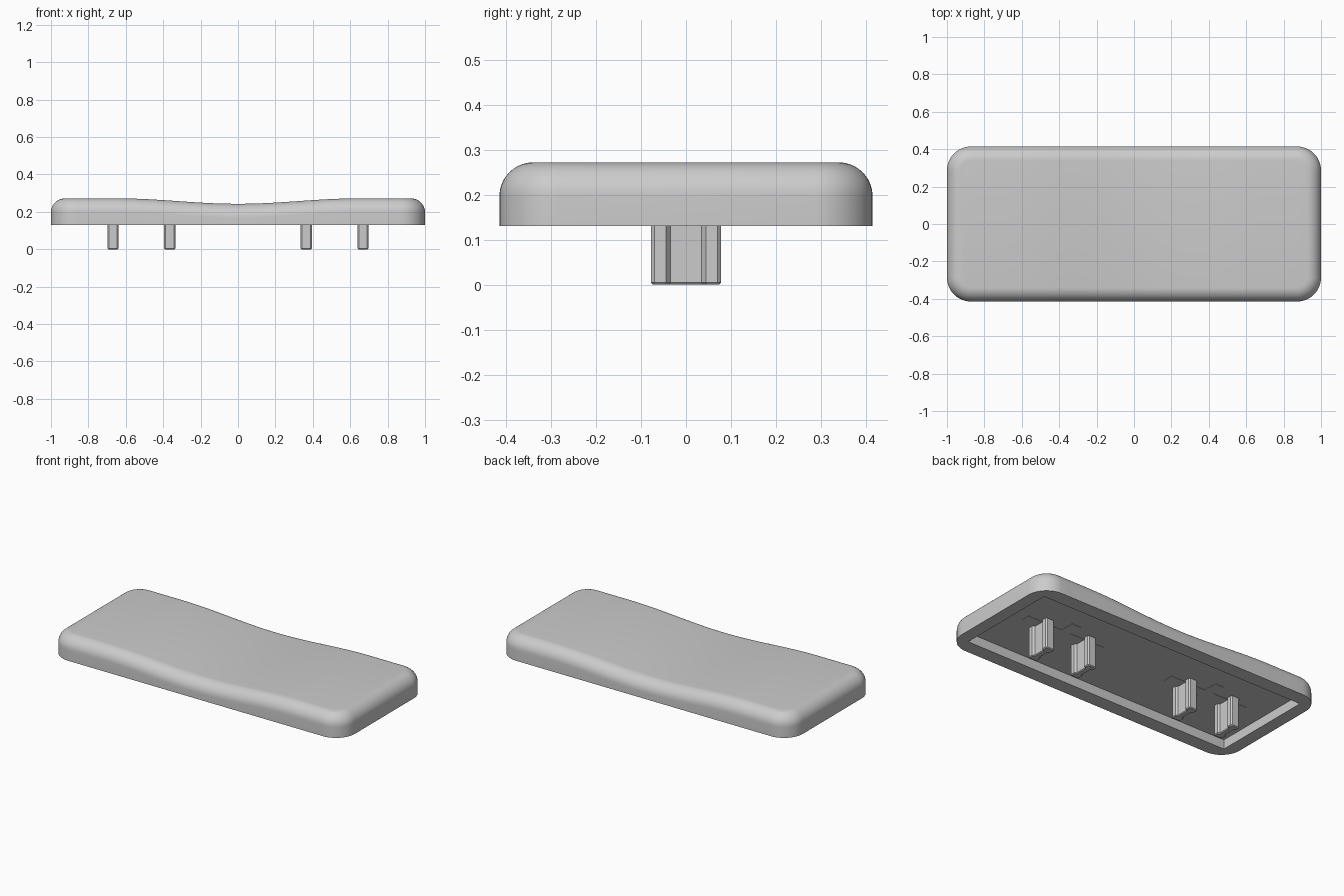
import bpy, bmesh, math

if "Cube" in bpy.data.objects:
    bpy.data.objects.remove(bpy.data.objects["Cube"])

HX, HY = 1.0, 0.415            # half length and half depth
BASE, TOP = 0.13, 0.272        # rim height and highest point
CORNER, FILLET = 0.13, 0.075   # plan corner radius, top edge radius
CAV_X, CAV_Y, CAV_Z = 0.922, 0.326, 0.188
ARC, COLS = 12, 48

grey = bpy.data.materials.new("light_grey")
grey.diffuse_color = (0.6, 0.6, 0.6, 1)
grey.use_nodes = True
grey.node_tree.nodes["Principled BSDF"].inputs["Base Color"].default_value = grey.diffuse_color


def finish(bm, name, angle):
    bmesh.ops.recalc_face_normals(bm, faces=bm.faces)
    mesh = bpy.data.meshes.new(name)
    bm.to_mesh(mesh)
    bm.free()
    ob = bpy.data.objects.new(name, mesh)
    bpy.context.collection.objects.link(ob)
    mesh.materials.append(grey)
    bpy.ops.object.select_all(action='DESELECT')
    ob.select_set(True)
    bpy.context.view_layer.objects.active = ob
    bpy.ops.object.shade_smooth_by_angle(angle=math.radians(angle))
    return ob


def top_z(x):
    """Height of the top: flat ends with a soft dip in the middle."""
    t = min(abs(x) / 0.65, 1)
    return TOP - 0.0145 * (1 + math.cos(math.pi * t))


def half_outline(inset):
    """Front half of the rounded rectangle, from left to right."""
    cx, cy, r = HX - CORNER, HY - CORNER, CORNER - inset
    arc = [(cx + r * math.sin(a), -cy - r * math.cos(a))
           for a in (math.pi / 2 * i / ARC for i in range(ARC + 1))]
    line = [(-cx + 2 * cx * i / COLS, -HY + inset) for i in range(1, COLS)]
    return [(-x, y) for x, y in reversed(arc)] + line + arc


def full(half):
    return half + [(x, -y) for x, y in reversed(half)]


def cavity_outline():
    """Same point count as the outline, with the arcs collapsed to sharp corners."""
    half = half_outline(0)
    n = len(half)
    pts = []
    for i, (x, y) in enumerate(half):
        if i <= ARC or i >= n - ARC - 1:
            x = math.copysign(CAV_X, x)
        pts.append((x, -CAV_Y))
    return full(pts)


# Cap shell: cavity floor, cavity wall, rim, outer wall, rounded edge, top
bm = bmesh.new()
cavity = cavity_outline()
outer = full(half_outline(0))
loops = [[(x, y, CAV_Z) for x, y in cavity],
         [(x, y, BASE) for x, y in cavity],
         [(x, y, BASE) for x, y in outer]]
for i in range(11):
    a = math.pi / 2 * i / 10
    ring = full(half_outline(FILLET * (1 - math.cos(a))))
    loops.append([(x, y, top_z(x) - FILLET * (1 - math.sin(a))) for x, y in ring])
rings = [[bm.verts.new(p) for p in loop] for loop in loops]
n = len(outer)
for lo, hi in zip(rings, rings[1:]):
    for i in range(n):
        j = (i + 1) % n
        bm.faces.new((lo[i], lo[j], hi[j], hi[i]))
for ring in (rings[0], rings[-1]):         # floor and top as strips front to back
    for i in range(n // 2 - 1):
        bm.faces.new((ring[i], ring[i + 1], ring[n - 2 - i], ring[n - 1 - i]))
bmesh.ops.remove_doubles(bm, verts=bm.verts, dist=1e-5)
finish(bm, "cap_shell", 35)


def prism(name, quarter, cx, z0, z1, chamfer=0):
    """Extrude a profile given by its +x +y quarter, mirrored both ways."""
    right = quarter + [(x, -y) for x, y in reversed(quarter)]
    pts = right + [(-x, y) for x, y in reversed(right)]
    bm = bmesh.new()
    face = bm.faces.new([bm.verts.new((cx + x, y, z0)) for x, y in pts])
    low_edges = list(face.edges)
    ext = bmesh.ops.extrude_face_region(bm, geom=[face], use_keep_orig=True)
    for v in ext["geom"]:
        if isinstance(v, bmesh.types.BMVert):
            v.co.z = z1
    if chamfer:
        bmesh.ops.bevel(bm, geom=low_edges, offset=chamfer, segments=1,
                        affect='EDGES')
    return finish(bm, name, 20)


STEM = [(0.022, 0.078), (0.030, 0.070), (0.030, 0.044), (0.018, 0.035)]
CROSS = [(0.03, 0.12), (0.03, 0.03), (0.27, 0.03)]
for side, sx in (("left", -1), ("right", 1)):
    # Switch stems in pairs, with a thin cross plate on the cavity floor
    for part, x in (("inner", 0.365), ("outer", 0.668)):
        prism(f"{side}_{part}_stem", STEM, sx * x, 0, CAV_Z + 0.004, 0.005)
    prism(f"{side}_cross_plate", CROSS, sx * 0.5165, CAV_Z - 0.002, CAV_Z + 0.002)
